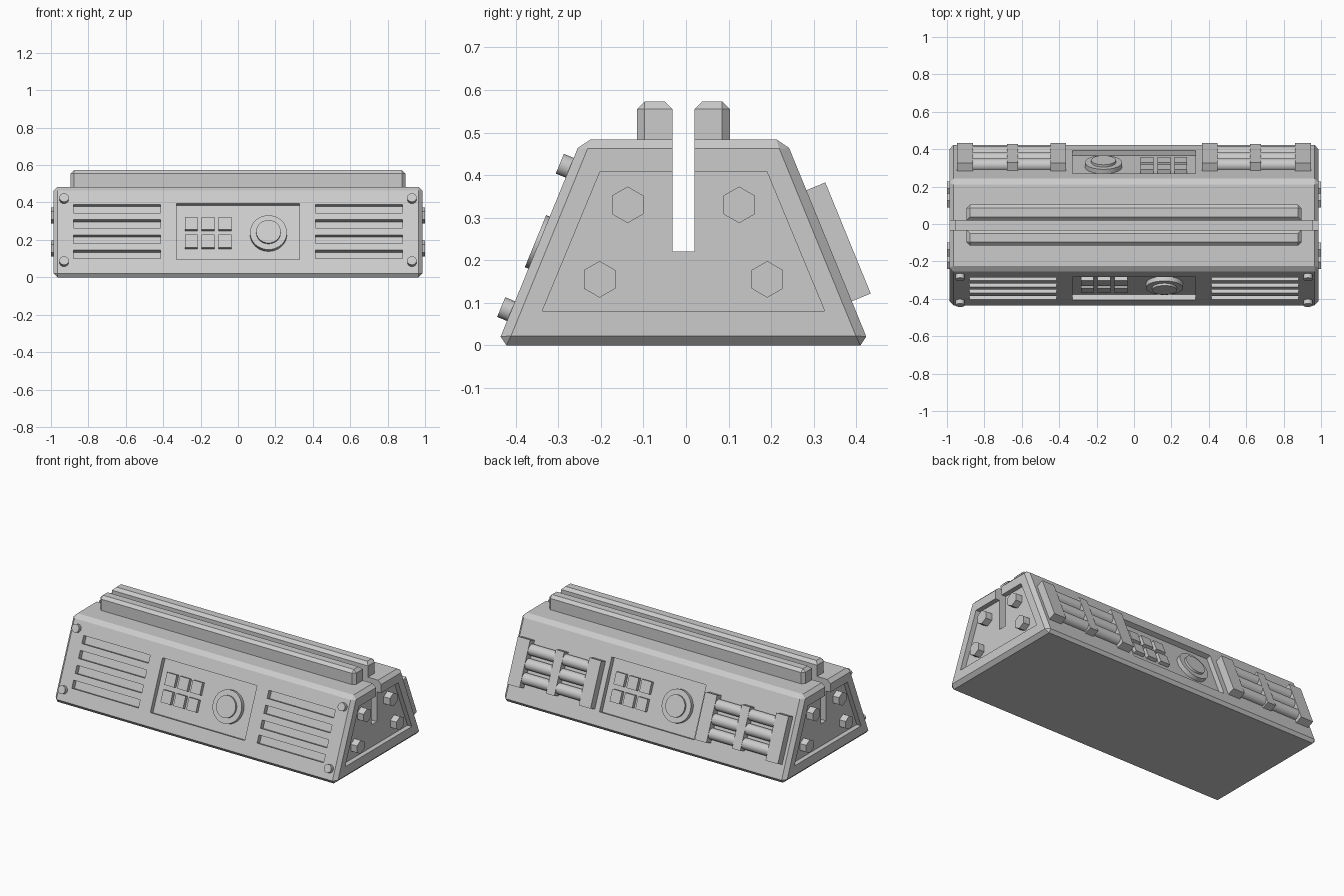
import bpy, bmesh, math
from mathutils import Matrix, Vector

cube = bpy.data.objects.get("Cube")
if cube:
    bpy.data.objects.remove(cube, do_unlink=True)

grey = bpy.data.materials.new("plain grey")
grey.use_nodes = True
COLOUR = (0.6, 0.6, 0.6, 1)
grey.diffuse_color = COLOUR
grey.node_tree.nodes["Principled BSDF"].inputs["Base Color"].default_value = COLOUR

# Main sizes of the wedge-shaped body
LENGTH, BASE, TOP, HEIGHT = 0.987, 0.438, 0.24, 0.484
SHIFT = Matrix.Translation((0, -0.006, 0))
SLOPE = math.atan2(BASE - TOP, HEIGHT)
MID = 0.245
DEPTH = 0.03

# Frame on the sloping front: x along, y up the slope, z outward
FRONT = Matrix.Translation((0, -(BASE - MID * math.tan(SLOPE)), MID)) @ Matrix.Rotation(math.pi / 2 - SLOPE, 4, "X")
BACK = Matrix.Rotation(math.pi, 4, "Z") @ FRONT
FLAT = Matrix.Identity(4)


def finish(name, bm, matrix=FLAT, smooth=False):
    bmesh.ops.recalc_face_normals(bm, faces=bm.faces)
    mesh = bpy.data.meshes.new(name)
    bm.to_mesh(mesh)
    bm.free()
    mesh.transform(SHIFT @ matrix)
    mesh.materials.append(grey)
    obj = bpy.data.objects.new(name, mesh)
    bpy.context.collection.objects.link(obj)
    if smooth:
        bpy.ops.object.select_all(action="DESELECT")
        obj.select_set(True)
        bpy.context.view_layer.objects.active = obj
        bpy.ops.object.shade_smooth_by_angle(angle=math.radians(30))
    return obj


def bevel(bm, width, rule=lambda e: True):
    edges = [e for e in bm.edges if rule(e)]
    bmesh.ops.bevel(bm, geom=edges, offset=width, segments=1, affect="EDGES")


def box(name, lo, hi, matrix=FLAT, width=0, rule=lambda e: True):
    bm = bmesh.new()
    lo, hi = Vector(lo), Vector(hi)
    bmesh.ops.create_cube(bm, size=1, matrix=Matrix.Translation((lo + hi) / 2) @ Matrix.Diagonal((*(hi - lo), 1)))
    if width:
        bevel(bm, width, rule)
    return finish(name, bm, matrix)


def cylinder(name, radius, z0, z1, matrix, sides=32, width=0, smooth=True):
    bm = bmesh.new()
    bmesh.ops.create_cone(bm, cap_ends=True, segments=sides, radius1=radius, radius2=radius,
                          depth=z1 - z0, matrix=Matrix.Translation((0, 0, (z0 + z1) / 2)))
    if width:
        bevel(bm, width, lambda e: all(v.co.z > z1 - 1e-4 for v in e.verts))
    return finish(name, bm, matrix, smooth)


def prism(name, low, high, z0, z1, x0, x1, width=0):
    bm = bmesh.new()
    loop = [(-low, z0), (low, z0), (high, z1), (-high, z1)]
    face = bm.faces.new([bm.verts.new((x0, y, z)) for y, z in loop])
    out = bmesh.ops.extrude_face_region(bm, geom=[face])["geom"]
    bmesh.ops.translate(bm, vec=(x1 - x0, 0, 0), verts=[v for v in out if isinstance(v, bmesh.types.BMVert)])
    if width:
        bevel(bm, width)
    return finish(name, bm)


def cut(target, cutter):
    cutter.hide_render = True
    mod = target.modifiers.new("cut", "BOOLEAN")
    mod.operation, mod.solver, mod.object = "DIFFERENCE", "EXACT", cutter
    bpy.context.view_layer.objects.active = target
    bpy.ops.object.modifier_apply(modifier=mod.name)
    bpy.data.objects.remove(cutter, do_unlink=True)


# Body with chamfered edges
body = prism("body", BASE, TOP, 0, HEIGHT, -LENGTH, LENGTH, 0.022)

# Recessed end panels and the through slot
for side in (-1, 1):
    cut(body, prism("end_cutter", 0.332, 0.196, 0.08, 0.408, side * (LENGTH - DEPTH), side * 1.1))
cut(body, box("slot_cutter", (-1.2, -0.026, 0.22), (1.2, 0.026, 0.7)))

# Control panel recesses on front and back
for frame in (FRONT, BACK):
    cut(body, box("panel_cutter", (-0.33, -0.162, -DEPTH), (0.33, 0.162, 0.1), frame))

# Front vents
for side in (-1, 1):
    for row in range(4):
        y = (row - 1.5) * 0.088
        x0, x1 = sorted((side * 0.415, side * 0.88))
        cut(body, box("vent_cutter", (x0, y - 0.024, -DEPTH), (x1, y + 0.024, 0.1), FRONT))

# Buttons and dial on each control panel
for label, frame in (("front", FRONT), ("back", BACK)):
    for col in range(3):
        for row in (-1, 1):
            x, y = -0.25 + col * 0.09, row * 0.051
            box(label + "_button", (x - 0.034, y - 0.037, -DEPTH - 0.005), (x + 0.034, y + 0.037, -0.008), frame)
    dial = frame @ Matrix.Translation((0.163, -0.004, 0))
    cylinder(label + "_dial_ring", 0.099, -DEPTH - 0.005, -0.004, dial)
    cylinder(label + "_dial_cap", 0.066, -0.01, 0.009, dial)

# Top rails, chamfered except along the foot and the inner corners
for side in (-1, 1):
    y0, y1 = sorted((side * 0.026, side * 0.109))

    def rail_edge(e):
        mid = (e.verts[0].co + e.verts[1].co) / 2
        return mid.z > 0.56 or (abs(mid.y) > 0.1 and mid.z > 0.48)
    box("rail", (-0.895, y0, 0.4), (0.895, y1, 0.573), FLAT, 0.018, rail_edge)

# Hexagonal bolts on the ends, round bolts on the front corners
for side in (-1, 1):
    for y, z in ((0.131, 0.33), (0.197, 0.155)):
        for sy in (-1, 1):
            spot = Matrix.Translation((0, sy * y, z)) @ Matrix.Rotation(side * math.pi / 2, 4, "Y") @ Matrix.Rotation(math.pi / 2, 4, "Z")
            cylinder("end_bolt", 0.043, LENGTH - DEPTH - 0.005, 1.0, spot, 6, 0, False)
    for y in (-0.178, 0.186):
        cylinder("front_bolt", 0.025, -0.01, 0.025, FRONT @ Matrix.Translation((side * 0.93, y, 0)), 16)

# Back tube racks: three tubes held by two end brackets and a middle clamp
for side in (-1, 1):
    for name, x, half, tall, out in (("inner_bracket", 0.405, 0.041, 0.141, 0.048),
                                     ("middle_clamp", 0.65, 0.029, 0.13, 0.046),
                                     ("outer_bracket", 0.903, 0.043, 0.141, 0.048)):
        x *= side
        box(name, (x - half, -tall - 0.012, -0.01), (x + half, tall - 0.012, out), BACK)
    for row in (-1, 0, 1):
        place = BACK @ Matrix.Translation((side * 0.65, row * 0.085 - 0.012, 0.012)) @ Matrix.Rotation(math.pi / 2, 4, "Y")
        cylinder("tube", 0.034, -0.24, 0.24, place, 24)
